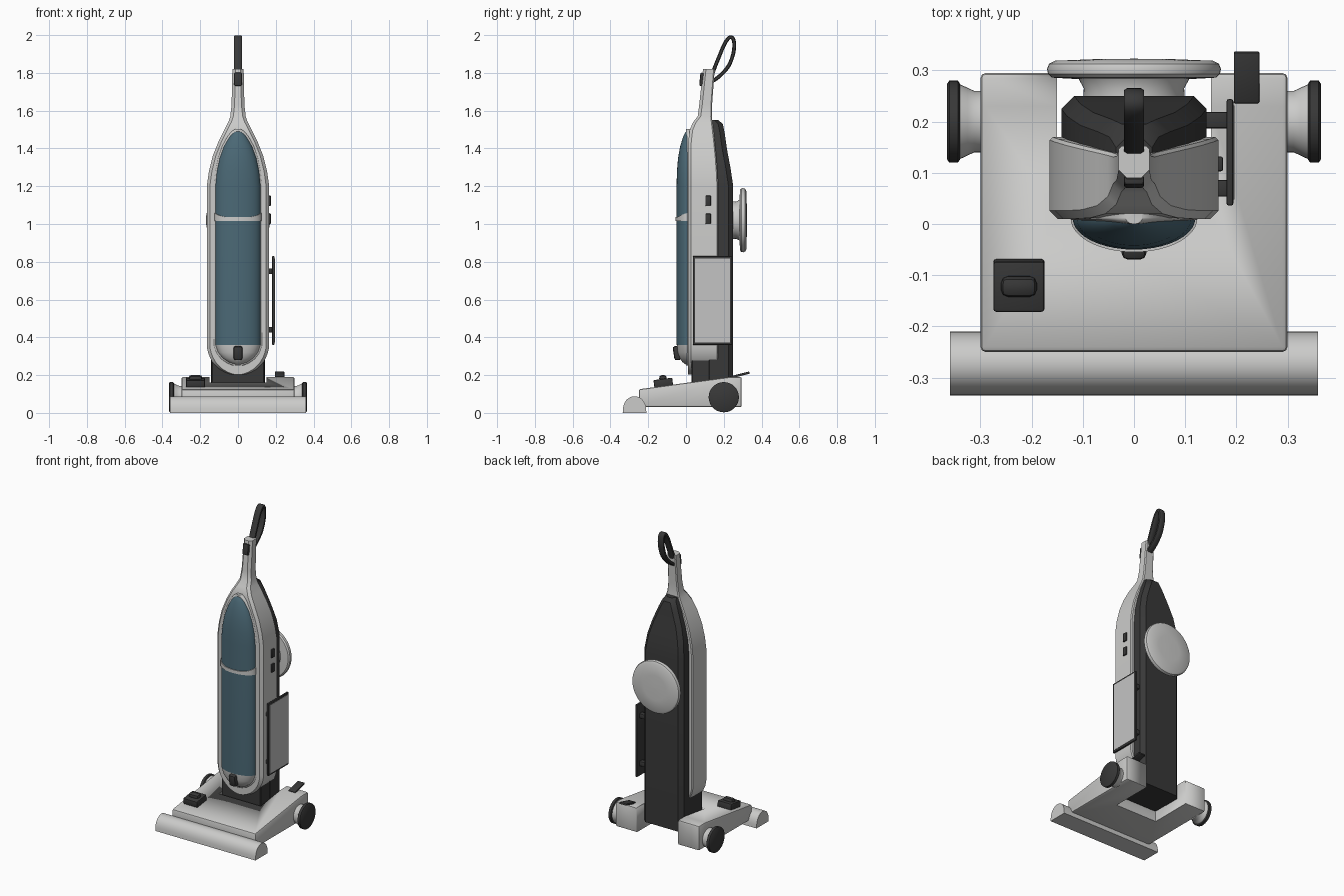
import bpy, bmesh, math
from mathutils import Matrix, Vector

cube = bpy.data.objects.get("Cube")
if cube:
    bpy.data.objects.remove(cube, do_unlink=True)


def material(name, r, g, b):
    m = bpy.data.materials.new(name)
    m.use_nodes = True
    m.diffuse_color = (r, g, b, 1)
    m.node_tree.nodes["Principled BSDF"].inputs["Base Color"].default_value = (r, g, b, 1)
    return m


GREY = material("light grey plastic", 0.6, 0.6, 0.59)
DARK = material("charcoal plastic", 0.04, 0.04, 0.04)
TEAL = material("teal canister", 0.07, 0.14, 0.18)
LABEL = material("pale label", 0.55, 0.55, 0.55)


def finish(name, bm, mat, bevel=0, smooth=0.6):
    """Turn a bmesh into a shaded object with optional rounded edges."""
    bmesh.ops.remove_doubles(bm, verts=bm.verts, dist=1e-5)
    bmesh.ops.recalc_face_normals(bm, faces=bm.faces)
    if bevel:
        edges = [e for e in bm.edges if e.calc_face_angle(0) > 0.6]
        bmesh.ops.bevel(bm, geom=edges, offset=bevel, segments=2, profile=0.5,
                        affect='EDGES', clamp_overlap=True)
    for f in bm.faces:
        f.smooth = True
    for e in bm.edges:
        e.smooth = e.calc_face_angle(0) < smooth
    mesh = bpy.data.meshes.new(name)
    bm.to_mesh(mesh)
    bm.free()
    mesh.materials.append(mat)
    obj = bpy.data.objects.new(name, mesh)
    bpy.context.collection.objects.link(obj)
    return obj


def loft(name, rings, mat, bevel=0, closed=False):
    """Skin a row of equal closed rings, capping the ends unless closed."""
    bm = bmesh.new()
    rows = [[bm.verts.new(p) for p in ring] for ring in rings]
    n = len(rows[0])
    pairs = list(zip(rows, rows[1:]))
    if closed:
        pairs.append((rows[-1], rows[0]))
    for a, b in pairs:
        for i in range(n):
            j = (i + 1) % n
            bm.faces.new((a[i], a[j], b[j], b[i]))
    if not closed:
        bm.faces.new(rows[0])
        bm.faces.new(rows[-1])
    return finish(name, bm, mat, bevel)


def box(name, lo, hi, mat, bevel=0.004, tilt=0):
    bm = bmesh.new()
    bmesh.ops.create_cube(bm, size=1)
    size = [b - a for a, b in zip(lo, hi)]
    mid = [(a + b) / 2 for a, b in zip(lo, hi)]
    bm.transform(Matrix.Translation(mid) @ Matrix.Rotation(tilt, 4, 'X')
                 @ Matrix.Diagonal((*size, 1)))
    return finish(name, bm, mat, bevel)


def extrude_x(name, profile, half, mat, bevel=0):
    return loft(name, [[(x, y, z) for y, z in profile] for x in (-half, half)], mat, bevel)


def lathe(name, profile, centre, axis, mat, n=40):
    """Turn (radius, distance) pairs about the x or y axis."""
    rings = []
    for r, d in profile:
        ring = []
        for i in range(n):
            a = math.tau * i / n
            u, v = r * math.cos(a), r * math.sin(a)
            p = (d, u, v) if axis == 'X' else (u, d, v)
            ring.append(Vector(centre) + Vector(p))
        rings.append(ring)
    return loft(name, rings, mat)


def octagon(z, w, front, back, cf, cb):
    """Horizontal ring with separate front and back corner chamfers."""
    cf, cb = min(cf, w * 0.6), min(cb, w * 0.6)
    return [(-w + cf, front, z), (w - cf, front, z), (w, front + cf, z), (w, back - cb, z),
            (w - cb, back, z), (-w + cb, back, z), (-w, back - cb, z), (-w, front + cf, z)]


def half_round(z, w, depth, back=0.03, n=20):
    """Horizontal ring bulging forward from the shell face."""
    arc = [(w * math.cos(math.pi * i / n), 0.012 - depth * math.sin(math.pi * i / n), z)
           for i in range(n + 1)]
    return arc + [(-w, back, z), (w, back, z)]


# Floor head with a rear notch for the upright body
head = extrude_x("floor_head", [(-0.25, 0.035), (-0.25, 0.125), (0.23, 0.19), (0.295, 0.19),
                                (0.295, 0.03), (-0.22, 0.03)], 0.30, GREY, 0.01)
cutter = box("notch_cutter", (-0.15, 0.02, -0.1), (0.15, 0.5, 0.5), GREY, 0)
cutter.hide_render = True
mod = head.modifiers.new("notch", 'BOOLEAN')
mod.operation, mod.object = 'DIFFERENCE', cutter
bpy.context.view_layer.objects.active = head
bpy.ops.object.modifier_apply(modifier=mod.name)
bpy.data.objects.remove(cutter, do_unlink=True)

# Rounded suction nozzle
dome = [(-0.2725 - 0.0625 * math.cos(math.pi * i / 16), 0.088 * math.sin(math.pi * i / 16) ** 0.8)
        for i in range(17)]
extrude_x("nozzle", dome, 0.36, GREY)

# Wheels and their flared hubs
for side, s in (("left", 1), ("right", -1)):
    lathe(side + "_hub", [(0.06, 0.29 * s), (0.06, 0.312 * s), (0.066, 0.325 * s),
                          (0.074, 0.342 * s)], (0, 0.2, 0.083), 'X', GREY)
    lathe(side + "_wheel", [(0.074, 0.34 * s), (0.08, 0.344 * s), (0.08, 0.361 * s),
                            (0.074, 0.365 * s)], (0, 0.2, 0.083), 'X', DARK)

# Foot controls
slope = math.atan2(0.065, 0.48)
box("switch_plate", (-0.275, -0.17, 0.135), (-0.175, -0.07, 0.18), DARK, 0.006, slope)
box("switch_knob", (-0.26, -0.142, 0.165), (-0.19, -0.102, 0.2), DARK, 0.014, slope)
box("release_pedal", (0.195, 0.235, 0.195), (0.245, 0.338, 0.207), DARK, 0.003, 0.25)

# Dark rear body and its foot
loft("body_foot", [octagon(z, 0.14, 0.03, 0.245, 0.004, 0.02) for z in (0.09, 0.28)], DARK)
rear_rows = [(0.09, 0.142, 0.25), (1.2, 0.142, 0.25), (1.3, 0.13, 0.235), (1.39, 0.105, 0.218),
             (1.48, 0.07, 0.205), (1.53, 0.048, 0.195), (1.55, 0.035, 0.17)]
loft("rear_body", [octagon(z, w, 0.12, back, 0.004, 0.025) for z, w, back in rear_rows], DARK)

# Grey front shell, rounded below and drawn up into the neck
shell_rows = []
for i in range(1, 11):
    a = math.pi / 2 * i / 10
    shell_rows.append((0.365 - 0.165 * math.cos(a), 0.165 * math.sin(a), 0.01, 0.17))
shell_rows += [(1.2, 0.165, 0.01, 0.17), (1.28, 0.154, 0.01, 0.166), (1.36, 0.134, 0.01, 0.16),
               (1.44, 0.102, 0.012, 0.152), (1.5, 0.072, 0.02, 0.145),
               (1.54, 0.051, 0.038, 0.14), (1.57, 0.041, 0.062, 0.137),
               (1.63, 0.034, 0.07, 0.138), (1.82, 0.03, 0.09, 0.152)]
loft("front_shell", [octagon(z, w, f, b, 0.016, 0.006) for z, w, f, b in shell_rows], GREY)

# Canister, lower cup and surrounding rim
cup_rows = [(0.255, 0.015, 0.012), (0.268, 0.05, 0.03), (0.29, 0.082, 0.046),
            (0.32, 0.106, 0.057), (0.36, 0.12, 0.06)]
can_rows = [(0.36, 0.12, 0.062), (1.2, 0.12, 0.062), (1.28, 0.112, 0.06), (1.35, 0.097, 0.054),
            (1.41, 0.075, 0.043), (1.46, 0.047, 0.028), (1.485, 0.026, 0.016),
            (1.497, 0.008, 0.005)]
loft("lower_cup", [half_round(*r) for r in cup_rows], GREY)
loft("canister", [half_round(*r) for r in can_rows], TEAL)
rim_rows = [(z + 0.008 * (z - 0.9), w + 0.008, 0.012) for z, w, d in cup_rows + can_rows[1:]]
loft("canister_rim", [half_round(*r) for r in rim_rows], GREY)

# Canister band whose upper edge rises at both ends
band = []
for i in range(25):
    a = math.pi * i / 24
    c, s = math.cos(a), math.sin(a)
    top = 1.036 + 0.022 * c ** 4
    band.append([(r * c, 0.012 - d * s, z) for r, d, z in
                 ((0.116, 0.055, 1.015), (0.124, 0.067, 1.015),
                  (0.124, 0.067, top), (0.116, 0.055, top))])
loft("canister_band", band, GREY)
box("canister_latch", (-0.024, -0.066, 0.28), (0.024, -0.02, 0.355), DARK, 0.012, 0.15)

# Buttons on the side and neck
for i, z in enumerate((1.0, 1.095)):
    box(f"side_button_{i + 1}", (0.155, 0.103, z), (0.174, 0.132, z + 0.055), DARK)
box("neck_button", (-0.02, 0.073, 1.73), (0.02, 0.11, 1.8), DARK, 0.006, -0.1)

# Side panel in a dark frame on two pegs
box("panel_frame", (0.181, 0.036, 0.36), (0.194, 0.244, 0.83), DARK)
box("panel_label", (0.19, 0.048, 0.373), (0.196, 0.232, 0.817), LABEL, 0)
for i, (y, z) in enumerate(((0.203, 0.75), (0.07, 0.44), (0.203, 0.44), (0.07, 0.75))):
    box(f"panel_peg_{i + 1}", (0.13, y - 0.016, z - 0.015), (0.185, y + 0.016, z + 0.015), DARK)

# Cord reel with a flared stem
lathe("cord_reel", [(0.1, 0.24), (0.098, 0.265), (0.108, 0.283), (0.16, 0.286), (0.168, 0.293),
                    (0.17, 0.303), (0.166, 0.313), (0.155, 0.319), (0.08, 0.322),
                    (0.002, 0.323)], (0, 0, 1.02), 'Y', GREY, 56)

# Looped strap handle, smoothed through a few points in the side plane
path = [Vector(p) for p in ((0.13, 1.76), (0.147, 1.815), (0.175, 1.885), (0.205, 1.955),
                            (0.233, 1.989), (0.253, 1.972), (0.252, 1.91), (0.226, 1.838),
                            (0.18, 1.785), (0.14, 1.757))]
spine, n = [], len(path)
for i in range(n):
    p0, p1, p2, p3 = (path[(i + k - 1) % n] for k in range(4))
    for t in (0, 0.25, 0.5, 0.75):
        spine.append(0.5 * (2 * p1 + (p2 - p0) * t + (2 * p0 - 5 * p1 + 4 * p2 - p3) * t ** 2
                            + (3 * p1 - p0 - 3 * p2 + p3) * t ** 3))
strap = []
for i, p in enumerate(spine):
    d = (spine[(i + 1) % len(spine)] - spine[i - 1]).normalized()
    out = Vector((-d.y, d.x)) * 0.01
    ring = []
    for x, k in ((-0.02, 0.6), (-0.014, 1), (0.014, 1), (0.02, 0.6),
                 (0.02, -0.6), (0.014, -1), (-0.014, -1), (-0.02, -0.6)):
        q = p + out * k
        ring.append((x, q.x, q.y))
    strap.append(ring)
loft("handle_loop", strap, DARK, closed=True)
